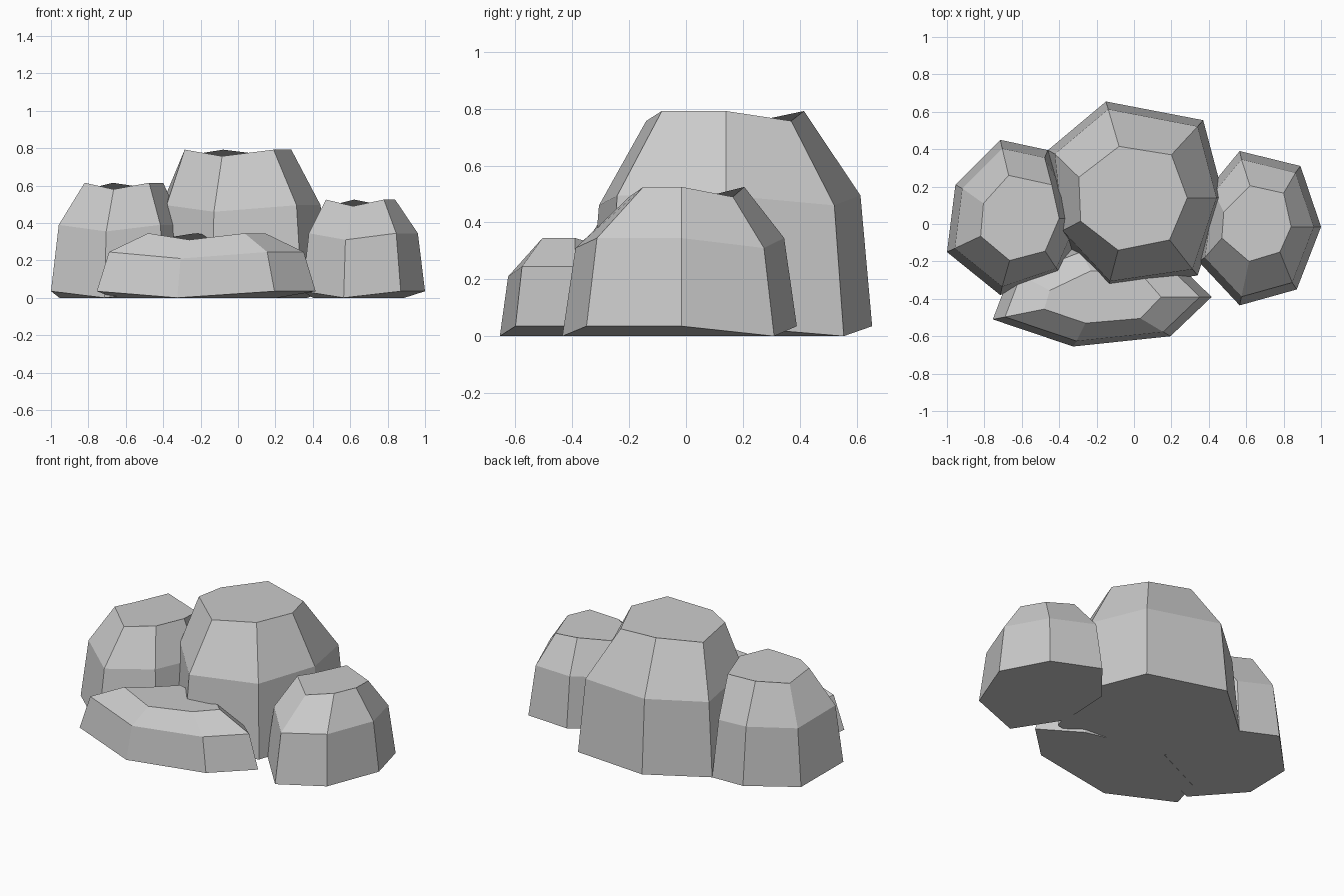
import bpy, bmesh
from mathutils import Vector

if "Cube" in bpy.data.objects:
    bpy.data.objects.remove(bpy.data.objects["Cube"])

STEP = 0.035   # even corners sit slightly higher than odd ones


def boulder(name, centre, base, top, mid_scale, mid_z, top_z):
    """Seven-sided faceted rock lofted through a base, shoulder and top outline."""
    c = Vector(centre)
    base = [Vector(p) for p in base]
    mid = [c + (p - c) * mid_scale for p in base]
    top = [Vector(p) for p in top]
    bm = bmesh.new()
    rings = []
    for outline, z in ((base, 0), (mid, mid_z), (top, top_z)):
        rings.append([bm.verts.new((p.x, p.y, z + (STEP if i % 2 == 0 else 0)))
                      for i, p in enumerate(outline)])
    n = len(base)
    for low, high in zip(rings, rings[1:]):
        for i in range(n):
            j = (i + 1) % n
            bm.faces.new((low[i], low[j], high[j], high[i]))
    bm.faces.new(rings[-1])
    bm.faces.new(rings[0][::-1])
    bmesh.ops.recalc_face_normals(bm, faces=bm.faces[:])
    mesh = bpy.data.meshes.new(name)
    bm.to_mesh(mesh)
    bm.free()
    obj = bpy.data.objects.new(name, mesh)
    bpy.context.collection.objects.link(obj)
    return obj


# Tall central rock
boulder("main_rock", (0, 0.14),
        [(.48, .14), (.37, .555), (-.15, .655), (-.46, .395), (-.415, -.05), (-.14, -.345), (.34, -.275)],
        [(.285, .14), (.20, .37), (-.08, .415), (-.295, .25), (-.285, .015), (-.085, -.14), (.19, -.085)],
        .92, .46, .757)

# Medium rock on the left
boulder("left_rock", (-.62, .03),
        [(-.26, .03), (-.46, .395), (-.715, .45), (-.955, .21), (-1, -.15), (-.715, -.38), (-.39, -.27)],
        [(-.40, .03), (-.44, .21), (-.67, .26), (-.805, .11), (-.82, -.065), (-.665, -.195), (-.475, -.145)],
        .89, .355, .58)

# Smaller rock on the right
boulder("right_rock", (.65, -.015),
        [(1, -.015), (.89, .31), (.565, .39), (.40, .19), (.345, -.20), (.565, -.435), (.87, -.35)],
        [(.84, -.015), (.80, .165), (.62, .205), (.48, .065), (.47, -.075), (.615, -.20), (.78, -.15)],
        .89, .31, .49)

# Low slab in front
boulder("front_slab", (-.16, -.39),
        [(.415, -.39), (.21, -.19), (-.30, -.12), (-.66, -.26), (-.755, -.51), (-.325, -.655), (.195, -.60)],
        [(.145, -.39), (.04, -.27), (-.23, -.25), (-.45, -.355), (-.48, -.455), (-.26, -.53), (.035, -.505)],
        .89, .21, .31)
